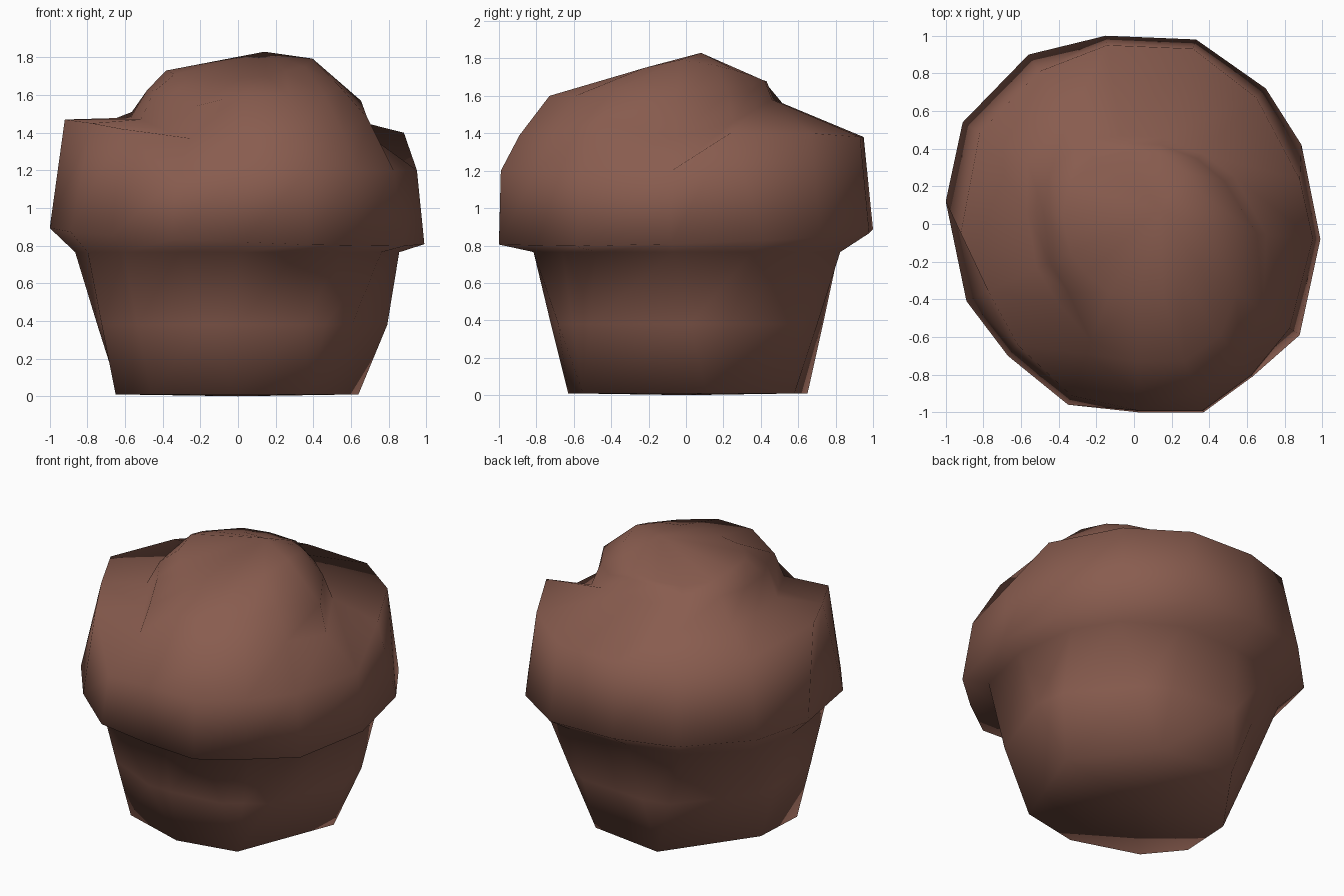
import bpy, bmesh, math

if "Cube" in bpy.data.objects:
    bpy.data.objects.remove(bpy.data.objects["Cube"])

brown = bpy.data.materials.new("baked_brown")
brown.diffuse_color = (0.25, 0.108, 0.078, 1)
brown.use_nodes = True
brown.node_tree.nodes["Principled BSDF"].inputs["Base Color"].default_value = brown.diffuse_color


def loft(name, rings, bottom, top, angle):
    """Skin a stack of rings and close both ends with a fan."""
    bm = bmesh.new()
    loops = [[bm.verts.new(p) for p in r] for r in rings]
    n = len(loops[0])
    lo, hi = bm.verts.new(bottom), bm.verts.new(top)
    for i in range(n):
        j = (i + 1) % n
        for a, b in zip(loops, loops[1:]):
            bm.faces.new((a[i], a[j], b[j], b[i]))
        bm.faces.new((lo, loops[0][j], loops[0][i]))
        bm.faces.new((hi, loops[-1][i], loops[-1][j]))
    bmesh.ops.remove_doubles(bm, verts=bm.verts, dist=.001)
    bmesh.ops.recalc_face_normals(bm, faces=bm.faces)
    me = bpy.data.meshes.new(name)
    bm.to_mesh(me)
    bm.free()
    ob = bpy.data.objects.new(name, me)
    bpy.context.collection.objects.link(ob)
    me.materials.append(brown)
    bpy.ops.object.select_all(action='DESELECT')
    ob.select_set(True)
    bpy.context.view_layer.objects.active = ob
    bpy.ops.object.shade_smooth_by_angle(angle=math.radians(angle))
    return ob


# Lobe profiles: (fraction of outline, height, slide in y) for shoulder, crease, crown edge
lobes = {
    "back": [(.95, 1.38, 0), (.47, 1.58, 0), (.43, 1.68, 0)],
    "back_right": [(.93, 1.40, 0), (.52, 1.53, 0), (.48, 1.62, 0)],
    "right_corner": [(.99, 1.40, -.18), (.60, 1.46, 0), (.54, 1.61, 0)],
    "right": [(.96, 1.20, 0), (.71, 1.38, 0), (.66, 1.57, 0)],
    "front_right": [(.94, 1.20, 0), (.78, 1.48, 0), (.62, 1.64, 0)],
    "front": [(.99, 1.20, 0), (.89, 1.39, 0), (.73, 1.60, 0)],
    "crack": [(.95, 1.15, 0), (.72, 1.37, 0), (.65, 1.54, 0)],
    "front_left": [(.92, 1.42, 0), (.60, 1.42, 0), (.52, 1.60, 0)],
    "left": [(.87, 1.45, 0), (.58, 1.47, 0), (.50, 1.62, 0)],
    "left_corner": [(.92, 1.47, -.16), (.57, 1.48, 0), (.48, 1.63, 0)],
    "back_left": [(.90, 1.41, 0), (.62, 1.51, 0), (.49, 1.65, 0)],
}
# Outline seen from above, with the lobe each corner belongs to
outline = [
    (.33, .98, "back"), (-.15, 1.0, "back"), (-.56, .90, "back_left"),
    (-.91, .54, "back_left"), (-1.0, .12, "left_corner"), (-.89, -.41, "left"),
    (-.67, -.70, "front_left"), (-.35, -.96, "crack"), (.02, -1.0, "front"),
    (.37, -1.0, "front"), (.63, -.81, "front"), (.88, -.59, "front_right"),
    (.99, -.08, "right"), (.89, .42, "right_corner"), (.70, .72, "back_right"),
]
# Eight-sided foot of the cup
foot = [(.38, -.55), (-.02, -.63), (-.46, -.49), (-.65, -.26),
        (-.63, .10), (-.24, .65), (.27, .58), (.64, .11)]

base, middle, neck = [], [], []
for x, y, _ in outline:
    fx, fy = min(foot, key=lambda p: math.dist(p, (x * .65, y * .64)))
    wide = 1 + .1 * max(0, x * y)
    nx, ny = x * .865 * wide, y * .815 * wide
    bulge = 1.06 if x > .8 else 1
    base.append((fx, fy, .01))
    middle.append(((fx + nx) / 2 * bulge, (fy + ny) / 2, .38))
    neck.append((nx, ny, .765))

# Tapered cup, then the overhanging rim
rings = [base, middle, neck]
rings.append([(x, y, .85 - .04 * x + .03 * y) for x, y, _ in outline])
# Lobed top
for k in range(3):
    ring = []
    for x, y, lobe in outline:
        s, z, dy = lobes[lobe][k]
        ring.append((x * s, y * s + dy, z))
    rings.append(ring)
# Flattened crown
rings.append([(x * .39 + .01, y * .38, 1.77 + .03 * x - .08 * abs(y))
              for x, y, _ in outline])
loft("muffin", rings, (0, 0, 0), (.14, .08, 1.83), 100)
